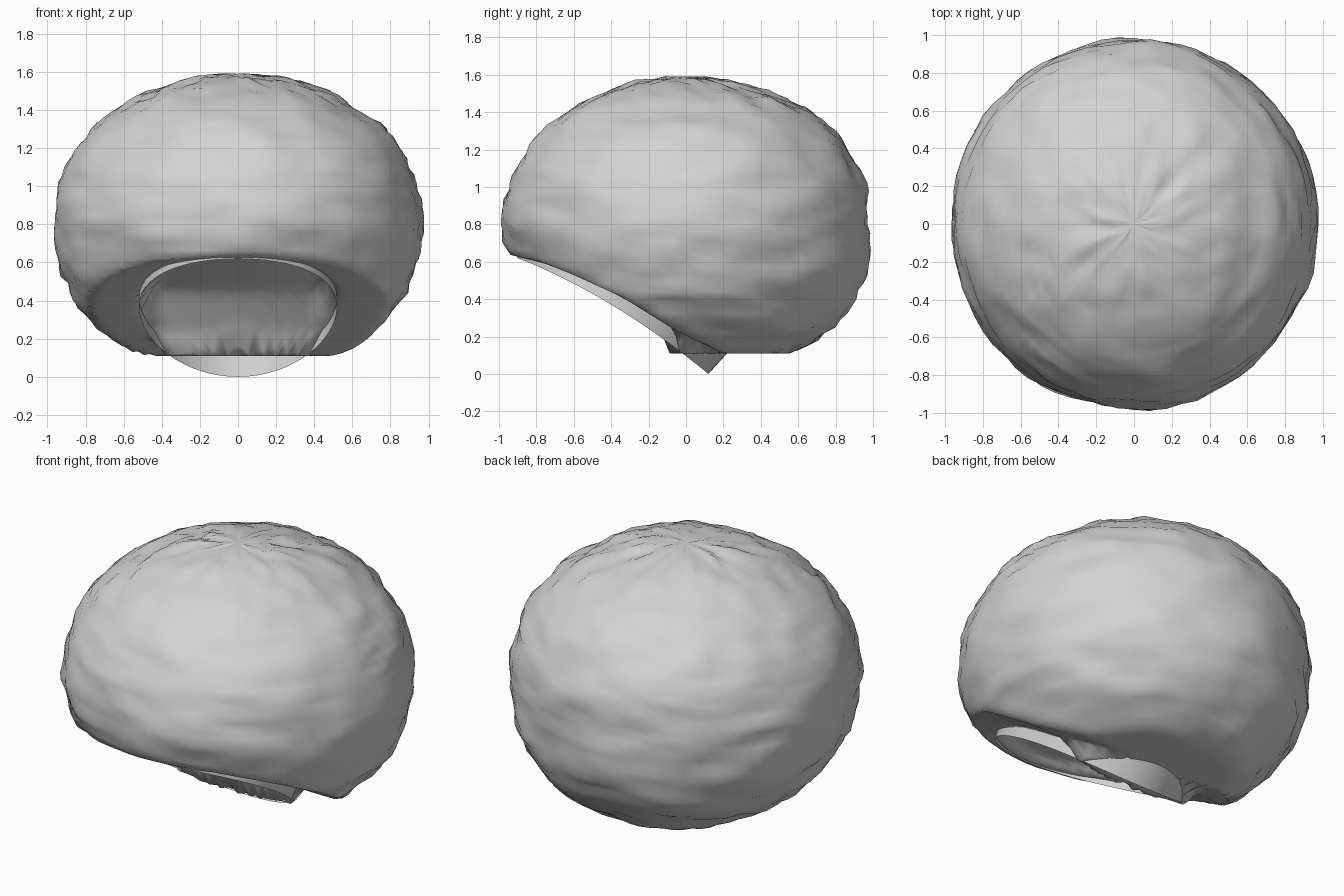
import bpy, bmesh, math
from mathutils import Vector, noise

if "Cube" in bpy.data.objects:
    bpy.data.objects.remove(bpy.data.objects["Cube"])

grey = bpy.data.materials.new("light_grey")
grey.diffuse_color = (0.65, 0.65, 0.65, 1)
grey.use_nodes = True
grey.node_tree.nodes["Principled BSDF"].inputs["Base Color"].default_value = grey.diffuse_color


def add_object(name, bm):
    mesh = bpy.data.meshes.new(name)
    bm.to_mesh(mesh)
    bm.free()
    mesh.materials.append(grey)
    for p in mesh.polygons:
        p.use_smooth = True
    ob = bpy.data.objects.new(name, mesh)
    bpy.context.collection.objects.link(ob)
    return ob


def lerp_path(points, t):
    """Height along a list of (position, height) pairs with falling position."""
    if t >= points[0][0]:
        return points[0][1]
    for (a, za), (b, zb) in zip(points, points[1:]):
        if t >= b:
            return za + (zb - za) * (a - t) / (a - b)
    return points[-1][1]


# Underside height from back to front: hollow inside the band, slope outside it
MIDDLE = [(-0.09, 0.11), (-0.12, 0.22), (-0.3, 0.46), (-0.6, 0.62), (-0.95, 0.67)]
SIDE = [(0.2, 0.11), (-0.05, 0.23), (-0.34, 0.41), (-0.6, 0.53), (-0.75, 0.59), (-0.95, 0.64)]


def underside(x, y):
    e = math.hypot(x / 0.52, (y + 0.34) / 0.56)
    w = min(1, max(0, (e - 0.86) / 0.1))
    if y > -0.09 and e < 1:
        w = 0                        # flat floor behind the hollow
    inner = lerp_path(MIDDLE, y - 0.08 * min(1, abs(x) / 0.45) ** 2)
    return inner * (1 - w) + lerp_path(SIDE, y) * w


def ring_noise(angle, theta, around, along, seed):
    return noise.noise(Vector((math.cos(angle) * around, math.sin(angle) * around,
                               theta * along + seed)))


# Shaggy rounded hair, with tufts and creases that meet at the crown
bm = bmesh.new()
bmesh.ops.create_uvsphere(bm, u_segments=72, v_segments=56, radius=1)
for v in bm.verts:
    d = v.co.normalized()
    phi, theta = math.atan2(d.y, d.x), math.acos(max(-1, min(1, d.z)))
    tuft = ring_noise(phi + 0.25 * theta, theta, 3.2, 5, 0)
    fine = ring_noise(phi + 0.25 * theta, theta, 6, 15, 9)
    pole = min(1, math.sin(theta) * 4)
    r = 1 + pole * (0.022 * tuft + 0.02 * fine)
    rz = 0.79 if d.z > 0 else 0.82
    x, y, z = d.x * 0.967 * r, d.y * 0.98 * r, 0.8 + d.z * rz * r
    bulge = math.sin(2 * theta) ** 2
    if d.z > 0:                      # fuller shoulders, mostly at the back
        x *= 1 + 0.02 * bulge
        y *= 1 + (0.04 if d.y > 0 else 0.01) * bulge
    else:
        x *= 1 + 0.025 * bulge
        if d.y > 0:                  # fuller nape
            y *= 1 + 0.09 * bulge
        else:                        # brow tucks in under the fringe
            y *= 1 + 0.15 * max(d.z, -0.3)
    v.co = (x, y, max(z, underside(x, y)))
add_object("hair", bm)

# Elliptical band around the face opening
N = 64
bm = bmesh.new()
lower, upper = [], []
for i in range(N):
    a = 2 * math.pi * i / N
    s, c = math.sin(a), math.cos(a)
    sag = 0.055 * c * c              # sides sit higher than the straight slope
    lower.append(bm.verts.new((0.52 * c, -0.39 + 0.51 * s, 0.31 - 0.31 * s + sag)))
    upper.append(bm.verts.new((0.52 * c, -0.34 + 0.56 * s, 0.405 - 0.295 * s + sag * 0.6)))
for i in range(N):
    j = (i + 1) % N
    bm.faces.new((lower[i], lower[j], upper[j], upper[i]))
add_object("face_band", bm)
